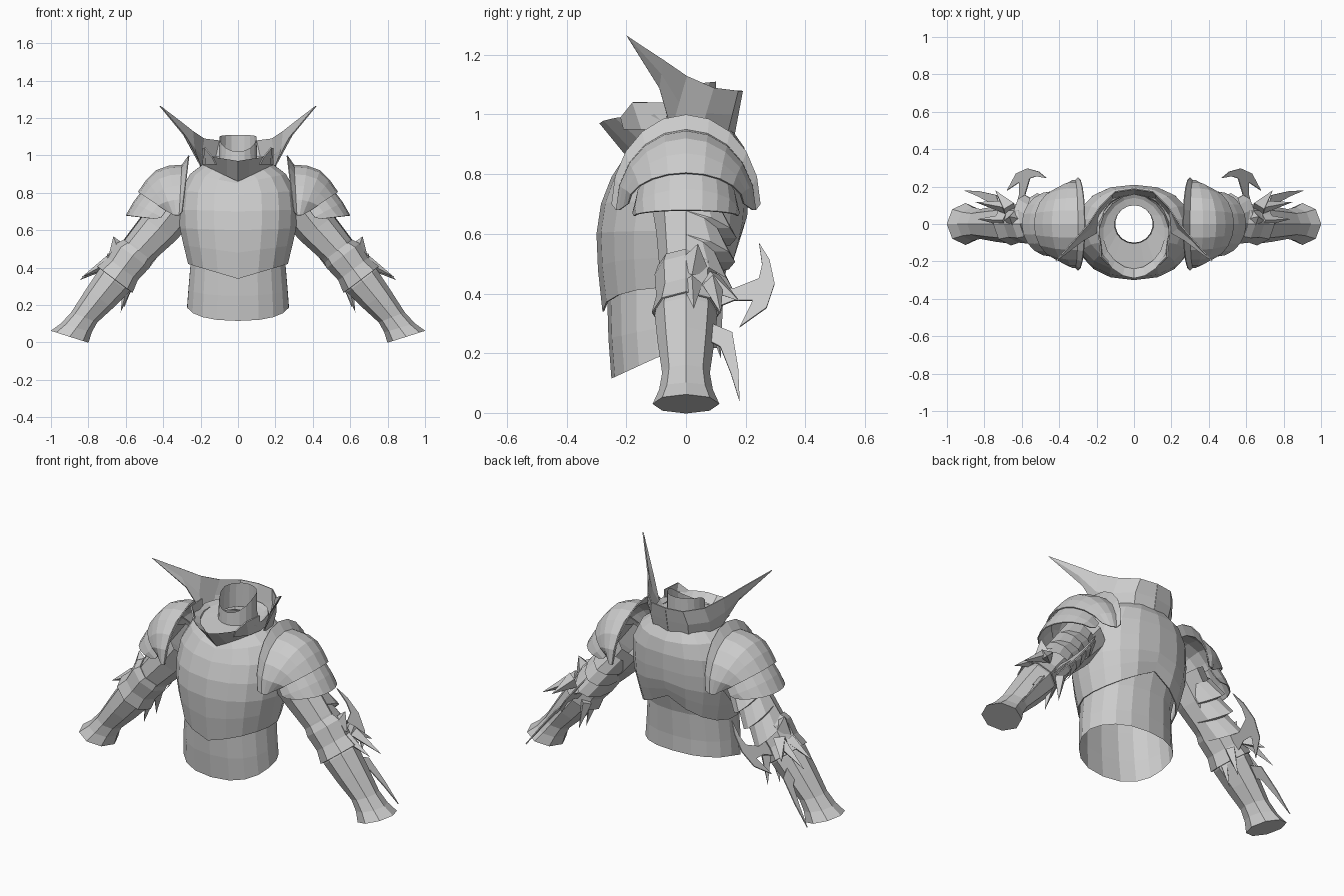
import bpy, bmesh
from math import sin, cos, pi
from mathutils import Vector

cube = bpy.data.objects.get("Cube")
if cube:
    bpy.data.objects.remove(cube, do_unlink=True)

steel = bpy.data.materials.new("steel_grey")
steel.use_nodes = True
GREY = (0.6, 0.6, 0.6, 1)
steel.diffuse_color = GREY
steel.node_tree.nodes["Principled BSDF"].inputs["Base Color"].default_value = GREY


def finish(name, bm, mirror=False, thick=0.0):
    bmesh.ops.remove_doubles(bm, verts=bm.verts, dist=0.0005)
    bmesh.ops.recalc_face_normals(bm, faces=bm.faces)
    mesh = bpy.data.meshes.new(name)
    bm.to_mesh(mesh)
    bm.free()
    mesh.materials.append(steel)
    obj = bpy.data.objects.new(name, mesh)
    bpy.context.scene.collection.objects.link(obj)
    if thick:
        mod = obj.modifiers.new("Thickness", 'SOLIDIFY')
        mod.thickness = thick
    if mirror:
        obj.modifiers.new("Mirror", 'MIRROR')
    return obj


def loft(name, rows, closed=True, cap=False, mirror=False, thick=0.0):
    """Join rows of points into a strip of quads."""
    bm = bmesh.new()
    rows = [[bm.verts.new(p) for p in row] for row in rows]
    n = len(rows[0])
    for a, b in zip(rows, rows[1:]):
        for i in range(n if closed else n - 1):
            j = (i + 1) % n
            bm.faces.new((a[i], a[j], b[j], b[i]))
    if cap:
        bm.faces.new(rows[-1])
    return finish(name, bm, mirror, thick)


def body_ring(z_front, z_side, z_back, half, front, back, curved=False, n=18, power=0.85):
    """Horizontal oval; its height runs from front and back to the sides in a V or a curve."""
    pts = []
    for i in range(n):
        a = 2 * pi * i / n - pi / 2
        c, s = cos(a), sin(a)
        x = half * abs(c) ** power * (1 if c > 0 else -1)
        y = (front + back) / 2 + s * (back - front) / 2
        k = abs(s) if curved else 1 - abs(x) / half
        z = z_side + ((z_front if s < 0 else z_back) - z_side) * k
        pts.append((x, y, z))
    return pts


# Torso: waist plate and overlapping breastplate with pointed hem
loft("waist_plate", [body_ring(*r, curved=True) for r in (
    (0.115, 0.20, 0.22, 0.275, -0.25, 0.12),
    (0.25, 0.29, 0.31, 0.268, -0.26, 0.12),
    (0.42, 0.44, 0.46, 0.255, -0.265, 0.13),
    (0.56, 0.58, 0.60, 0.27, -0.27, 0.17))])
loft("breastplate", [body_ring(*r) for r in (
    (0.34, 0.42, 0.56, 0.27, -0.28, 0.17),
    (0.48, 0.52, 0.61, 0.295, -0.295, 0.19),
    (0.60, 0.61, 0.66, 0.315, -0.30, 0.205),
    (0.70, 0.71, 0.73, 0.32, -0.285, 0.21),
    (0.79, 0.81, 0.82, 0.31, -0.25, 0.21),
    (0.85, 0.90, 0.89, 0.26, -0.21, 0.195),
    (0.87, 0.96, 0.94, 0.18, -0.18, 0.16))], thick=0.006)

# Neck: flared gorget, sloping floor and inner tube
loft("gorget", [body_ring(*r, power=1.1) for r in (
    (0.86, 0.95, 0.93, 0.19, -0.20, 0.16),
    (0.97, 1.00, 0.99, 0.19, -0.29, 0.16),
    (0.93, 0.98, 0.98, 0.165, -0.24, 0.14))])
loft("neck_guard", [body_ring(*r, curved=True, power=1) for r in (
    (0.93, 0.98, 0.98, 0.165, -0.24, 0.14),
    (0.95, 0.96, 0.97, 0.105, -0.105, 0.10),
    (1.02, 1.10, 1.11, 0.10, -0.10, 0.10))])
loft("gorget_side_point", [
    [(0.12, -0.21, 0.95), (0.175, -0.15, 0.95), (0.19, -0.06, 0.95)],
    [(0.14, -0.22, 0.99), (0.18, -0.18, 1.04), (0.19, -0.07, 1.04)]],
    closed=False, mirror=True, thick=0.008)

# High collar sweeping forward into horns
low = [(0, 0.155, 0.92), (0.11, 0.13, 0.92), (0.185, 0.04, 0.92),
       (0.20, -0.05, 0.95), (0.27, -0.09, 1.09), (0.415, -0.20, 1.265)]
high = [(0, 0.185, 1.08), (0.10, 0.17, 1.08), (0.18, 0.09, 1.09),
        (0.24, 0.00, 1.13), (0.31, -0.08, 1.185), (0.415, -0.20, 1.265)]
middle = [(Vector(a) + Vector(b)) / 2 + Vector((0.012 * (a[0] > 0), 0, 0))
          for a, b in zip(low, high)]
middle[-1] = Vector(low[-1])
loft("horned_collar", [low, middle, high], closed=False, mirror=True, thick=0.006)


# Shoulders: each plate is a run of arches going outward
def arch(x_top, z_top, x_end, z_end, half, n=10):
    pts = []
    for i in range(n + 1):
        a = -pi / 2 + pi * i / n
        c = cos(a)
        pts.append((x_end + (x_top - x_end) * c, half * sin(a),
                    z_end + (z_top - z_end) * c))
    return pts


loft("shoulder_dome", [arch(*r) for r in (
    (0.265, 1.00, 0.30, 0.70, 0.25),
    (0.30, 0.95, 0.315, 0.68, 0.235),
    (0.37, 0.945, 0.33, 0.68, 0.235),
    (0.44, 0.92, 0.345, 0.68, 0.225),
    (0.49, 0.87, 0.36, 0.69, 0.21),
    (0.535, 0.805, 0.38, 0.70, 0.195))], closed=False, mirror=True, thick=0.006)
loft("shoulder_lame", [arch(*r) for r in (
    (0.50, 0.83, 0.38, 0.71, 0.17),
    (0.56, 0.75, 0.41, 0.67, 0.18),
    (0.60, 0.68, 0.44, 0.66, 0.175))], closed=False, mirror=True, thick=0.006)

# Arm frame: t along the arm from the elbow, u outward, v to the back
ELBOW = Vector((0.60, 0, 0.43))
ALONG = Vector((0.6, 0, -0.8))
OUT = Vector((0.8, 0, 0.6))
BACK = Vector((0, 1, 0))


def arm(t, u, v):
    return ELBOW + ALONG * t + OUT * u + BACK * v


def arm_ring(t, u, v, shift=0.0, lean=0.0, n=8):
    return [arm(t + lean * cos(a), shift + u * cos(a), v * sin(a))
            for a in (2 * pi * i / n for i in range(n))]


loft("upper_arm", [arm_ring(*r) for r in (
    (-0.40, 0.12, 0.12, -0.04), (-0.25, 0.11, 0.10, -0.035),
    (-0.10, 0.095, 0.09, -0.02), (0.02, 0.085, 0.08, -0.02))], mirror=True)
loft("forearm", [arm_ring(*r) for r in (
    (0.00, 0.085, 0.085, -0.01), (0.12, 0.10, 0.105, -0.01),
    (0.24, 0.088, 0.095, -0.005), (0.37, 0.072, 0.08, 0.0, 0.02),
    (0.44, 0.08, 0.09, 0.0, 0.03), (0.50, 0.10, 0.112, 0.0, 0.035))],
    cap=True, mirror=True)
loft("elbow_cuff", [arm_ring(*r) for r in (
    (-0.09, 0.095, 0.095, -0.015), (-0.05, 0.11, 0.105, -0.01),
    (0.04, 0.10, 0.10, -0.01), (0.11, 0.118, 0.115, -0.01))],
    mirror=True, thick=0.006)

# Overlapping half-round plates down the back of the upper arm
loft("rear_arm_lames", [
    [arm(t + 0.04 * sin(a), -0.02 + 0.10 * cos(a), w * sin(a))
     for a in (pi * i / 6 for i in range(7))]
    for t, w in ((-0.36, 0.12), (-0.25, 0.17), (-0.25, 0.12),
                 (-0.15, 0.165), (-0.15, 0.11), (-0.04, 0.155))],
    closed=False, mirror=True)

# Spikes: slim pyramids around the elbow, pointing to the wrist or the back
bm = bmesh.new()


def spike(base, tip, width):
    base, tip = arm(*base), arm(*tip)
    d = (tip - base).normalized()
    side = d.cross(BACK if abs(d.y) < 0.8 else OUT).normalized()
    up = d.cross(side)
    ring = [bm.verts.new(base + width * (side * a + up * b))
            for a, b in ((1, 0), (0, 1), (-1, 0), (0, -1))]
    top = bm.verts.new(tip)
    for i in range(4):
        bm.faces.new((ring[i], ring[(i + 1) % 4], top))
    bm.faces.new(ring)


for v in (0.02, 0.09):
    spike((0.05, 0.07, v), (0.20 + v * 0.3, 0.14, v * 1.3), 0.035)
    spike((0.06, -0.07, v), (0.24 - v * 0.4, -0.14, v * 1.3), 0.033)
spike((0.03, 0.06, 0.08), (0.13, 0.08, 0.18), 0.045)
spike((-0.02, 0.06, 0.02), (-0.07, 0.135, 0.04), 0.06)
finish("elbow_spikes", bm, mirror=True)


# Flat blades standing in the plane of the arm and its back
def blade(name, outer, inner, u):
    return loft(name, [[arm(t, u, v) for t, v in outer],
                       [arm(t, u, v) for t, v in inner]],
                closed=False, mirror=True, thick=0.006)


blade("elbow_crescent",
      [(-0.19, 0.245), (-0.12, 0.28), (-0.02, 0.297), (0.08, 0.27), (0.16, 0.18)],
      [(-0.19, 0.245), (-0.10, 0.255), (-0.02, 0.24), (0.06, 0.22), (0.16, 0.18)], -0.02)
blade("crescent_stem", [(-0.01, 0.08), (0.0, 0.16), (-0.05, 0.26)],
      [(0.09, 0.08), (0.05, 0.16), (0.05, 0.25)], -0.02)
blade("forearm_blade", [(0.17, 0.08), (0.21, 0.155), (0.36, 0.175), (0.50, 0.18)],
      [(0.24, 0.07), (0.27, 0.115), (0.38, 0.15), (0.50, 0.18)], 0.015)
